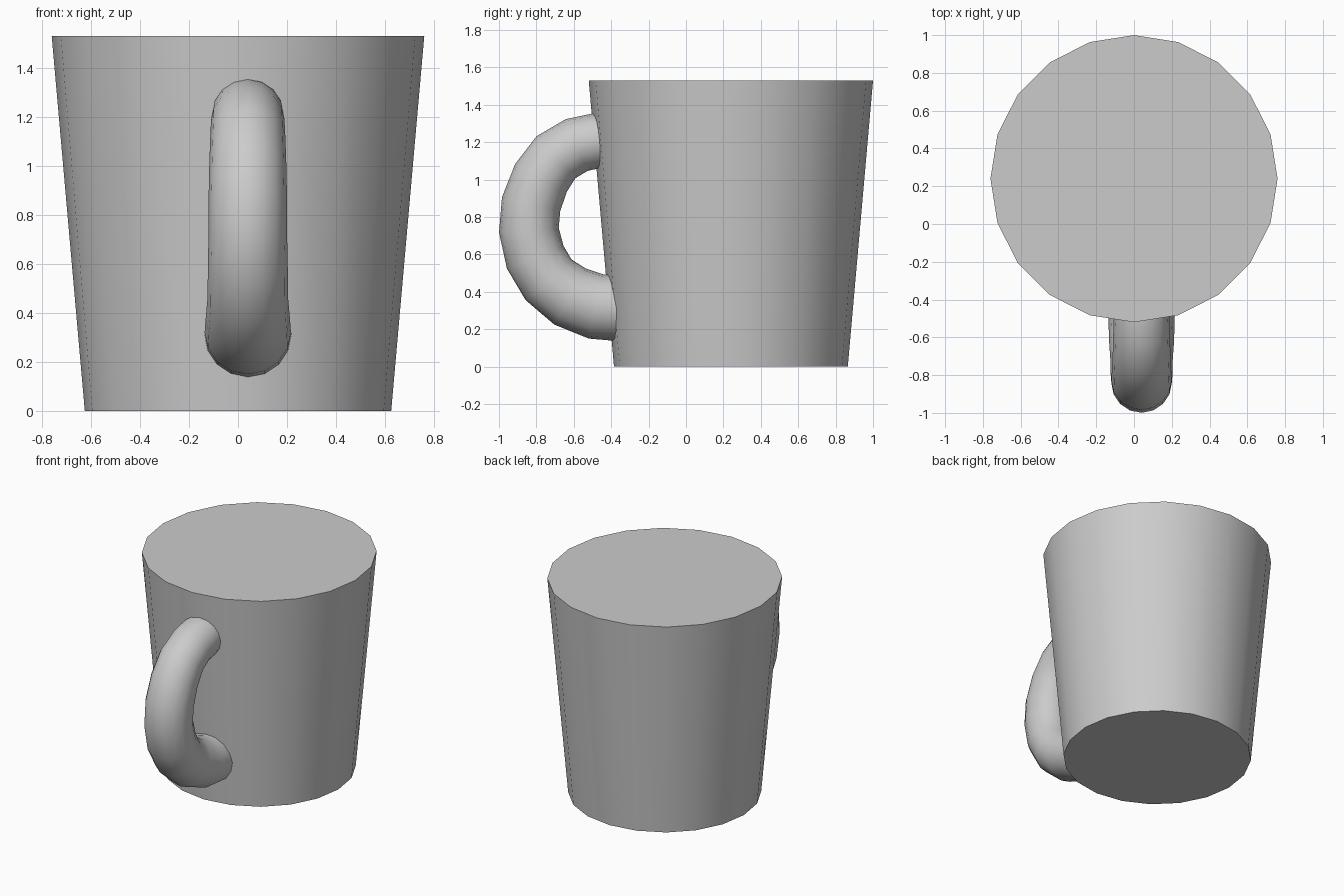
import bpy, bmesh
from math import sin, cos, pi, radians
from mathutils import Vector

if "Cube" in bpy.data.objects:
    bpy.data.objects.remove(bpy.data.objects["Cube"])

CUP_Y = 0.24
HANDLE_X = 0.04


def finish(obj):
    bpy.ops.object.select_all(action='DESELECT')
    obj.select_set(True)
    bpy.context.view_layer.objects.active = obj
    bpy.ops.object.shade_smooth_by_angle(angle=radians(40))


# Tapered, closed 20-sided cup body
bpy.ops.mesh.primitive_cone_add(vertices=20, radius1=0.625, radius2=0.76,
                                depth=1.53, location=(0, CUP_Y, 0.765))
cup = bpy.context.object
cup.name = "cup_body"
finish(cup)

# Handle: centre line (y, z) and tube radius, thickening toward the bottom
path = [(-0.40, 1.215, 0.145), (-0.485, 1.207, 0.147), (-0.585, 1.185, 0.150),
        (-0.695, 1.12, 0.153), (-0.775, 1.01, 0.157), (-0.828, 0.87, 0.160),
        (-0.84, 0.73, 0.160), (-0.806, 0.585, 0.163), (-0.735, 0.465, 0.164),
        (-0.62, 0.375, 0.172), (-0.48, 0.322, 0.176), (-0.36, 0.315, 0.178)]
SIDES = 16
points = [Vector((HANDLE_X, y, z)) for y, z, r in path]
side = Vector((1, 0, 0))
bm = bmesh.new()
rings = []
for i, p in enumerate(points):
    tangent = (points[min(i + 1, len(points) - 1)] - points[max(i - 1, 0)]).normalized()
    normal = tangent.cross(side)
    r = path[i][2]
    rings.append([bm.verts.new(p + r * (cos(2 * pi * k / SIDES) * side
                                        + sin(2 * pi * k / SIDES) * normal))
                  for k in range(SIDES)])
for a, b in zip(rings, rings[1:]):
    for k in range(SIDES):
        n = (k + 1) % SIDES
        bm.faces.new((a[k], a[n], b[n], b[k]))
bm.faces.new(rings[0])
bm.faces.new(rings[-1])
bmesh.ops.recalc_face_normals(bm, faces=bm.faces)
mesh = bpy.data.meshes.new("handle")
bm.to_mesh(mesh)
bm.free()
handle = bpy.data.objects.new("handle", mesh)
bpy.context.collection.objects.link(handle)
finish(handle)
